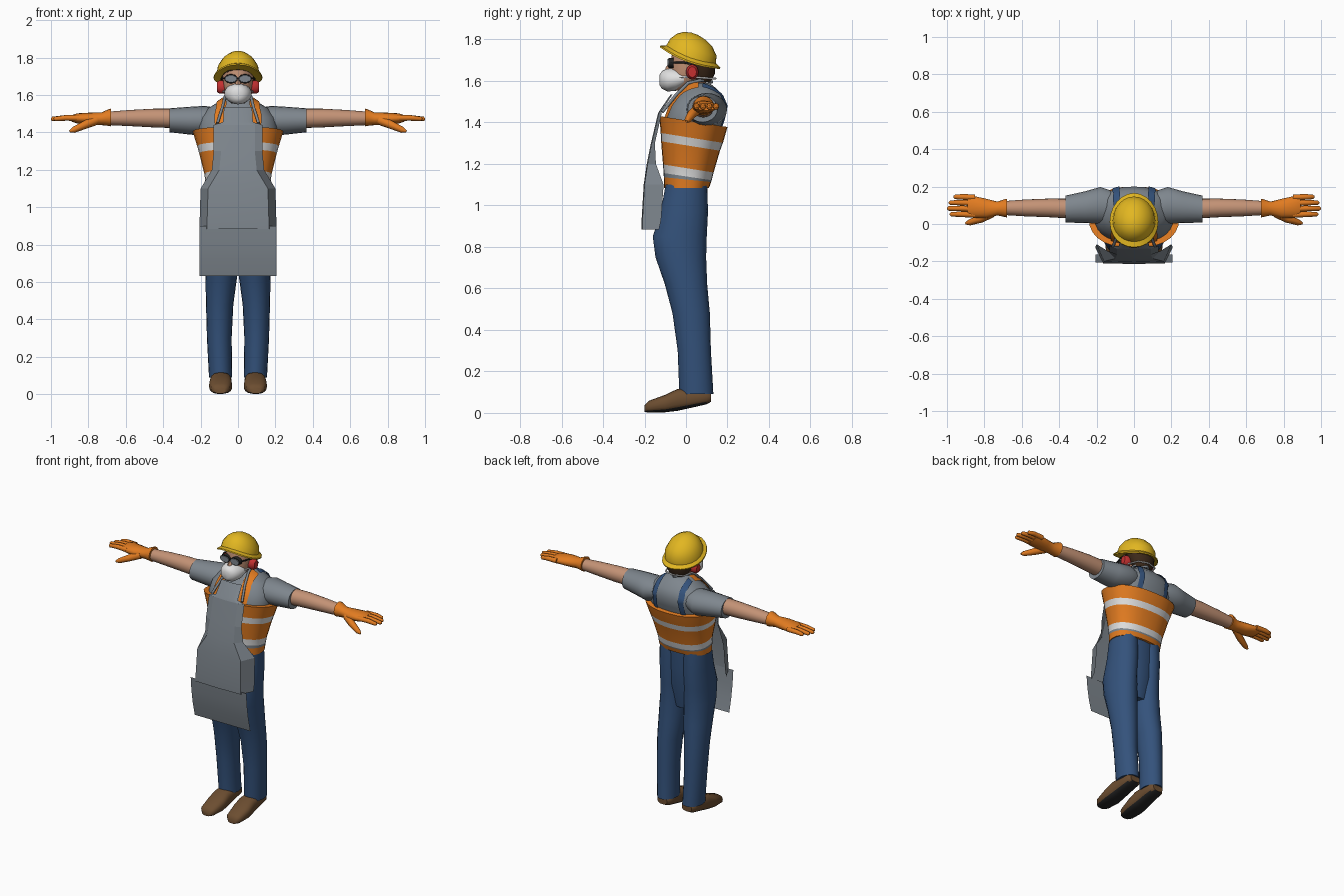
import bpy
import bmesh
from math import cos, sin, pi, radians, copysign
from mathutils import Vector, Matrix

if "Cube" in bpy.data.objects:
    bpy.data.objects.remove(bpy.data.objects["Cube"])


def material(name, red, green, blue):
    mat = bpy.data.materials.new(name)
    mat.use_nodes = True
    color = (red, green, blue, 1)
    mat.diffuse_color = color
    mat.node_tree.nodes["Principled BSDF"].inputs["Base Color"].default_value = color
    return mat


yellow = material("helmet yellow", .76, .47, .015)
orange = material("safety orange", .76, .2, .015)
denim = material("denim blue", .034, .085, .2)
grey = material("cloth grey", .21, .24, .27)
skin = material("skin", .55, .29, .18)
brown = material("shoe brown", .15, .075, .03)
hair_brown = material("hair brown", .045, .022, .01)
white = material("white", .74, .74, .74)
red = material("ear red", .55, .03, .03)
black = material("sole black", .018, .018, .018)


def ring(center, u, v, n=20, p=1.0):
    """Closed (super)elliptical loop spanned by the half axes u and v."""
    def bend(t):
        return copysign(abs(t) ** p, t)
    center, u, v = Vector(center), Vector(u), Vector(v)
    angles = [2 * pi * i / n for i in range(n)]
    return [center + u * bend(cos(a)) + v * bend(sin(a)) for a in angles]


def rings(axis, rows, n=20, p=1.0):
    """Rows hold position on the axis, centre pair, half-size pair, optional tilt."""
    loops = []
    for pos, a, b, ra, rb, *tilt in rows:
        t = tilt[0] if tilt else 0
        if axis == "z":
            loops.append(ring((a, b, pos - t * b), (ra, 0, 0), (0, rb, -t * rb), n, p))
        elif axis == "x":
            loops.append(ring((pos, a, b), (0, ra, 0), (0, 0, rb), n, p))
        else:
            loops.append(ring((a, pos, b), (ra, 0, 0), (0, 0, rb), n, p))
    return loops


def loft(name, loops, mats, mirror=False, closed=True, angle=50, pick=None, wrap=None):
    """Skin a list of equal loops; pick(band, normal) chooses the material slot."""
    bm = bmesh.new()
    rows = [[bm.verts.new(co) for co in loop] for loop in loops]
    n = len(rows[0])
    bands = {}
    for band, (low, high) in enumerate(zip(rows, rows[1:])):
        for i in range(n if closed else n - 1):
            j = (i + 1) % n
            bands[bm.faces.new((low[i], low[j], high[j], high[i]))] = band
    if closed:
        bands[bm.faces.new(rows[0][::-1])] = 0
        bands[bm.faces.new(rows[-1])] = len(rows) - 2
    bmesh.ops.recalc_face_normals(bm, faces=bm.faces)
    if pick:
        for face, band in bands.items():
            face.material_index = pick(band, face.normal)
    mesh = bpy.data.meshes.new(name)
    bm.to_mesh(mesh)
    bm.free()
    for mat in mats:
        mesh.materials.append(mat)
    mesh.shade_smooth()
    mesh.set_sharp_from_angle(angle=radians(angle))
    obj = bpy.data.objects.new(name, mesh)
    bpy.context.scene.collection.objects.link(obj)
    if wrap:
        mod = obj.modifiers.new("hug", "SHRINKWRAP")
        mod.target = wrap
        mod.wrap_mode = "ABOVE_SURFACE"
        mod.offset = .008
    if mirror:
        obj.modifiers.new("mirror", "MIRROR")
    return obj


def tube(name, points, radii, mat, n=8):
    """Round limb along a path, mirrored to the other side."""
    points = [Vector(p) for p in points]
    loops = []
    for i, p in enumerate(points):
        along = points[min(i + 1, len(points) - 1)] - points[max(i - 1, 0)]
        turn = along.to_track_quat("Z", "Y")
        r = radii[min(i, len(radii) - 1)]
        loops.append(ring(p, turn @ Vector((r, 0, 0)), turn @ Vector((0, r, 0)), n))
    return loft(name, loops, [mat], mirror=True)


def strap(name, points, half, mat, target):
    """Flat band that hugs the target surface."""
    points = [Vector(p) for p in points]
    path = [a.lerp(b, k / 4) for a, b in zip(points, points[1:]) for k in range(4)]
    side = Vector((half, 0, 0))
    loops = [[p - side, p, p + side] for p in path + points[-1:]]
    return loft(name, loops, [mat], True, closed=False, wrap=target)


# Shoes with dark soles
shoe = [(-.2, .095, .02, .03, .016), (-.18, .095, .03, .05, .028),
        (-.1, .093, .045, .062, .042), (-.04, .092, .063, .058, .053),
        (.05, .09, .075, .052, .045), (.1, .09, .075, .05, .033),
        (.12, .09, .075, .035, .022)]
loft("shoe", rings("y", shoe, p=.75), [brown, black], True,
     pick=lambda band, normal: int(normal.z < -.7))

# Trousers
leg = [(.09, .093, .05, .062, .082), (.3, .1, .04, .066, .08),
       (.48, .098, .025, .073, .09), (.62, .09, 0, .084, .102),
       (.75, .087, -.025, .086, .122), (.85, .086, -.03, .086, .13),
       (.97, .085, -.008, .085, .114), (1.1, .083, .002, .083, .1)]
loft("trouser_leg", rings("z", leg), [denim], True)
hips = [(.7, 0, -.02, .11, .085), (.85, 0, -.025, .15, .115),
        (.97, 0, -.008, .16, .104), (1.1, 0, .002, .162, .095)]
loft("trouser_hips", rings("z", hips), [denim])

# Shirt body, sleeves and safety vest
body = [(1.2, 0, .01, .16, .105), (1.35, 0, .03, .2, .135),
        (1.42, 0, .043, .212, .145), (1.48, 0, .06, .2, .14),
        (1.53, 0, .068, .16, .112), (1.565, 0, .067, .1, .078),
        (1.59, 0, .055, .062, .058)]
shirt = loft("shirt_body", rings("z", body, 28, .85), [grey], angle=70)
sleeve = [(.1, .09, 1.47, .08, .06), (.18, .1, 1.462, .098, .08),
          (.26, .09, 1.463, .085, .074), (.365, .08, 1.465, .072, .064)]
loft("sleeve", rings("x", sleeve), [grey], True)
vest = [(1.085, 0, .003, .172, .108), (1.125, 0, .007, .174, .114, .1),
        (1.14, 0, .008, .175, .116, .15), (1.18, 0, .011, .18, .122, .16),
        (1.29, 0, .022, .207, .142, .16), (1.33, 0, .028, .218, .15, .16),
        (1.41, 0, .036, .242, .164, .16)]
loft("safety_vest", rings("z", vest, 28, .85), [orange, grey, white],
     pick=lambda band, normal: (0, 1, 2, 0, 2, 0)[band])
strap("vest_strap", [(.1, -.12, 1.41), (.1, -.08, 1.48), (.09, -.02, 1.55),
                     (.085, .06, 1.58)], .03, orange, shirt)
strap("suspender", [(.11, .2, 1.37), (.1, .21, 1.46), (.095, .17, 1.54),
                    (.09, .08, 1.58)], .02, denim, shirt)

# Apron bib with folded side wings, then the hanging lower panel
bib = [(1.535, .05, -.07, .075, -.065), (1.455, .05, -.125, .08, -.118),
       (1.44, .09, -.132, .13, -.118), (1.3, .09, -.165, .13, -.15),
       (1.2, .1, -.185, .14, -.145), (1.1, .16, -.2, .2, -.108),
       (.93, .165, -.21, .205, -.12), (.885, .165, -.21, .205, -.13)]
loft("apron_bib", [[(0, front - .004, z), (inner, front, z), (outer, back, z)]
                   for z, inner, front, outer, back in bib],
     [grey], True, closed=False, angle=15)
panel = [(.9, -.205), (.81, -.197), (.72, -.183), (.633, -.162)]
loft("apron_panel", [[(0, y, z), (.1, y, z), (.205, y, z)] for z, y in panel],
     [grey], True, closed=False, angle=5)
tube("apron_neck_strap", [(.11, -.115, 1.45), (.085, -.05, 1.53), (.07, .01, 1.59),
                          (.055, .08, 1.605), (0, .125, 1.595)], [.008], grey)

# Arms and gloves
arm = [(.33, .082, 1.475, .053, .052), (.45, .086, 1.477, .05, .05),
       (.58, .086, 1.477, .045, .043), (.71, .085, 1.475, .036, .035)]
loft("forearm", rings("x", arm), [skin], True)
glove = [(.68, .085, 1.48, .05, .047), (.69, .085, 1.48, .048, .045),
         (.73, .083, 1.473, .037, .034), (.79, .083, 1.473, .052, .033),
         (.86, .092, 1.475, .058, .027), (.89, .094, 1.475, .054, .017)]
loft("glove", rings("x", glove, 16), [orange], True)
for finger, reach in enumerate((.965, .99, 1, .985)):
    y = .142 - .031 * finger
    tube("glove_finger", [(.85, y, 1.477), (.92, y + .003, 1.478),
                          (reach - .008, y + .003, 1.472), (reach, y + .003, 1.47)],
         [.016, .015, .012, .005], orange)
tube("glove_thumb", [(.76, .06, 1.465), (.82, .028, 1.44), (.88, .008, 1.413),
                     (.9, .003, 1.405)], [.026, .022, .016, .006], orange)

# Neck, head and hair
neck = [(1.55, 0, .05, .052, .052), (1.65, 0, .035, .05, .055)]
loft("neck", rings("z", neck), [skin])
head = [(1.555, 0, -.03, .035, .035), (1.6, 0, -.005, .065, .073),
        (1.65, 0, .02, .078, .092), (1.7, 0, .025, .083, .098),
        (1.755, 0, .03, .08, .092)]
loft("head", rings("z", head), [skin], angle=70)
hair = [(1.595, 0, .08, .055, .04), (1.635, 0, .075, .08, .064),
        (1.69, 0, .055, .09, .088), (1.715, 0, .04, .094, .1, .1),
        (1.74, 0, .026, .094, .106, .3)]
loft("hair", rings("z", hair), [hair_brown])
tube("nose", [(0, -.06, 1.69), (0, -.085, 1.66), (0, -.09, 1.64)], [.01, .014], skin)

# Glasses
lens_spot = (.037, 1.687)
loft("glasses_frame", rings("y", [(-.085, *lens_spot, .036, .024),
                                  (-.06, *lens_spot, .037, .025)]), [black], True)
loft("glasses_lens", rings("y", [(-.089, *lens_spot, .03, .018),
                                 (-.084, *lens_spot, .031, .019)]), [grey], True)
tube("glasses_temple", [(.07, -.07, 1.69), (.088, -.02, 1.69), (.09, .04, 1.68)],
     [.005], black)

# Dust mask and its band
mask = [(-.127, 0, 1.605, .02, .026), (-.116, 0, 1.605, .045, .043),
        (-.09, 0, 1.605, .064, .055), (-.05, 0, 1.607, .074, .056),
        (-.01, 0, 1.612, .072, .035)]
loft("dust_mask", rings("y", mask), [white], angle=40)
tube("mask_band", [(.068, -.03, 1.62), (.088, .045, 1.617), (.065, .12, 1.612),
                   (0, .142, 1.612)], [.005], white)

# Ear defenders
cup = [(.07, .03, 1.643, .03, .036), (.098, .03, 1.643, .03, .036),
       (.113, .03, 1.643, .02, .026)]
loft("ear_defender", rings("x", cup), [red], True)

# Hard hat, tipped backwards with drooping sides
shell = [(-.004, 0, 0, .108, .125), (-.005, 0, 0, .13, .154), (.003, 0, 0, .13, .154),
         (.014, 0, 0, .114, .127), (.05, 0, -.002, .109, .119),
         (.085, 0, -.008, .083, .09), (.104, 0, -.014, .05, .055),
         (.113, 0, -.018, .015, .017)]
tip = Matrix.Translation((0, .02, 1.715)) @ Matrix.Rotation(radians(-20), 4, "X")
hat = [[tip @ (p - Vector((0, 0, 1.3 * p.x * p.x))) for p in loop]
       for loop in rings("z", shell, 24)]
loft("hard_hat", hat, [yellow], angle=35)
